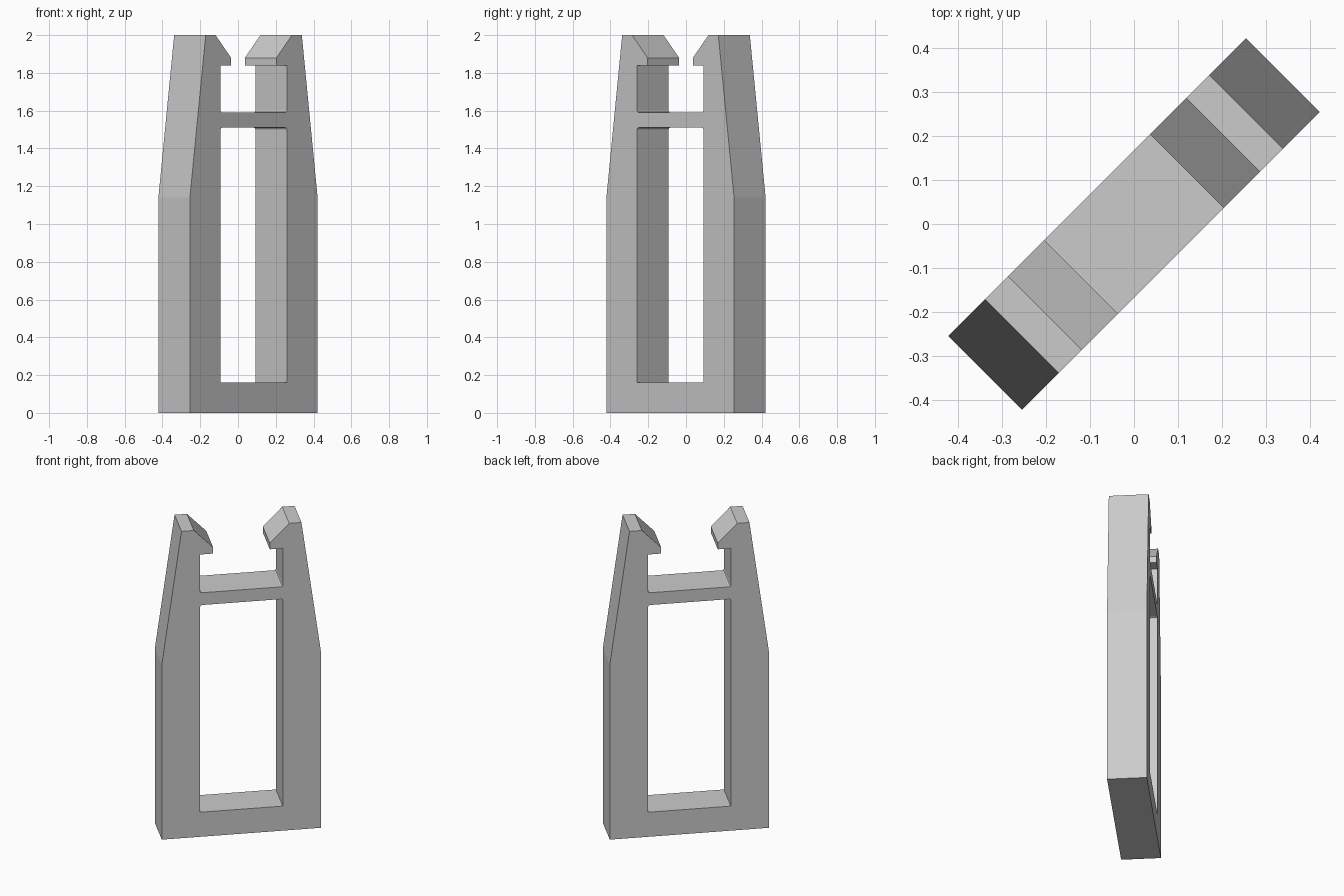
import bpy, bmesh, math
from mathutils import Matrix

cube = bpy.data.objects.get("Cube")
if cube:
    bpy.data.objects.remove(cube, do_unlink=True)

# Plain grey plastic
grey = bpy.data.materials.new("light_grey_plastic")
grey.use_nodes = True
colour = (0.6, 0.6, 0.6, 1)
grey.diffuse_color = colour
grey.node_tree.nodes["Principled BSDF"].inputs["Base Color"].default_value = colour

HALF_THICKNESS = 0.118
INNER = 0.248      # half width of the opening
BAR_LOW, BAR_HIGH = 1.51, 1.59
FILLET = 0.01


def mirrored(half):
    """Close a right-hand half profile with its mirror image."""
    return half + [(-x, z) for x, z in reversed(half)]


def corner(z, side):
    """Small three-point fillet where the bar meets an arm."""
    r = FILLET
    return [(INNER, z + side * r),
            (INNER - 0.3 * r, z + side * 0.3 * r),
            (INNER - r, z)]


# Outer silhouette: foot, tapered arm, hook, catch, crossbar top
outline = mirrored([
    (0.478, 0), (0.478, 1.14), (0.36, 2), (0.286, 2),
    (0.17, 1.88), (0.17, 1.84), (INNER, 1.84),
] + corner(BAR_HIGH, 1))

# Tall window below the crossbar
window = mirrored([(INNER, 0.16)] + corner(BAR_LOW, -1))

bm = bmesh.new()
edges = []
for loop in (outline, window):
    verts = [bm.verts.new((x, -HALF_THICKNESS, z)) for x, z in loop]
    edges += [bm.edges.new((a, b)) for a, b in zip(verts, verts[1:] + verts[:1])]
bmesh.ops.triangle_fill(bm, edges=edges, use_beauty=True)

# Thicken the profile
result = bmesh.ops.extrude_face_region(bm, geom=bm.faces[:])
moved = [g for g in result["geom"] if isinstance(g, bmesh.types.BMVert)]
bmesh.ops.translate(bm, verts=moved, vec=(0, 2 * HALF_THICKNESS, 0))
bmesh.ops.recalc_face_normals(bm, faces=bm.faces[:])

# The clip stands diagonally
bm.transform(Matrix.Rotation(math.radians(45), 4, "Z"))

mesh = bpy.data.meshes.new("clip_frame")
bm.to_mesh(mesh)
bm.free()
mesh.materials.append(grey)
clip = bpy.data.objects.new("clip_frame", mesh)
bpy.context.collection.objects.link(clip)
